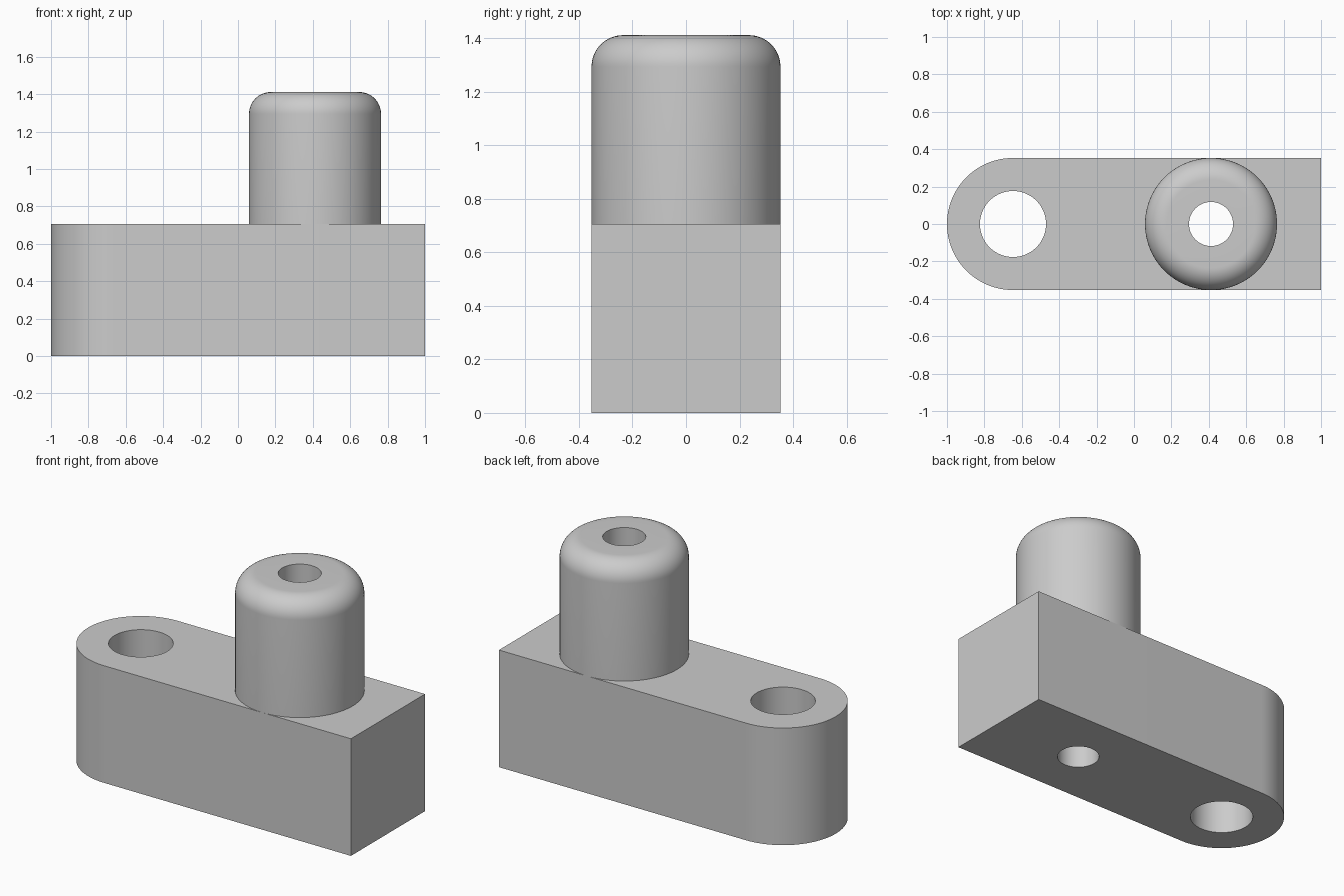
import bpy, bmesh, math

cube = bpy.data.objects.get("Cube")
if cube:
    bpy.data.objects.remove(cube, do_unlink=True)

U = 2 / 17                # design unit: the block is 17 units long
R = 3 * U                 # half width of block, boss radius
H = 6 * U                 # block height
TOP = 12 * U              # boss top
PIN_X = -1 + R            # centre of the rounded end and large hole
BOSS_X = -1 + 12 * U      # boss centre
SEG = 96

grey = bpy.data.materials.new("plain grey")
grey.use_nodes = True
colour = (0.6, 0.6, 0.6, 1)
grey.diffuse_color = colour
grey.node_tree.nodes["Principled BSDF"].inputs["Base Color"].default_value = colour


def add_object(name, bm):
    bmesh.ops.recalc_face_normals(bm, faces=bm.faces)
    mesh = bpy.data.meshes.new(name)
    bm.to_mesh(mesh)
    bm.free()
    mesh.materials.append(grey)
    obj = bpy.data.objects.new(name, mesh)
    bpy.context.collection.objects.link(obj)
    return obj


def select(obj):
    bpy.ops.object.select_all(action='DESELECT')
    obj.select_set(True)
    bpy.context.view_layer.objects.active = obj


def prism(name, outline, z0, z1):
    bm = bmesh.new()
    face = bm.faces.new([bm.verts.new((x, y, z0)) for x, y in outline])
    up = bmesh.ops.extrude_face_region(bm, geom=[face])["geom"]
    verts = [v for v in up if isinstance(v, bmesh.types.BMVert)]
    bmesh.ops.translate(bm, verts=verts, vec=(0, 0, z1 - z0))
    if not face.is_valid or len(bm.faces) < len(outline) + 2:
        bm.faces.new([v for v in bm.verts if abs(v.co.z - z0) < 1e-6])
    return add_object(name, bm)


def arc(cx, cy, r, start, end, n):
    return [(cx + r * math.cos(start + (end - start) * i / n),
             cy + r * math.sin(start + (end - start) * i / n)) for i in range(n + 1)]


# Block with one rounded end
outline = [(1, -R), (1, R)] + arc(PIN_X, 0, R, math.pi / 2, 1.5 * math.pi, SEG // 2)
block = prism("block", outline, 0, H)

# Through holes
for name, x, r in (("pin_hole_cutter", PIN_X, 1.5 * U), ("bore_cutter", BOSS_X, U)):
    cutter = prism(name, arc(x, 0, r, 0, 2 * math.pi, SEG)[:-1], -0.1, H + 0.1)
    cutter.hide_render = True
    mod = block.modifiers.new(name, 'BOOLEAN')
    mod.operation, mod.solver, mod.object = 'DIFFERENCE', 'EXACT', cutter
    select(block)
    bpy.ops.object.modifier_apply(modifier=name)
    bpy.data.objects.remove(cutter, do_unlink=True)

# Hollow boss with a rounded top rim, turned from a profile
profile = [(R, H)] + arc(R - U, TOP - U, U, 0, math.pi / 2, 16) + [(U, TOP), (U, H)]
bm = bmesh.new()
verts = [bm.verts.new((BOSS_X + r, 0, z)) for r, z in profile]
edges = [bm.edges.new(pair) for pair in zip(verts, verts[1:])]
bmesh.ops.spin(bm, geom=verts + edges, cent=(BOSS_X, 0, 0), axis=(0, 0, 1),
               angle=2 * math.pi, steps=SEG, use_duplicate=False)
bmesh.ops.remove_doubles(bm, verts=bm.verts, dist=1e-5)
boss = add_object("boss", bm)
# An open shell: make sure the outside faces outwards
outer = max(boss.data.polygons, key=lambda p: p.center.x)
if outer.normal.x < 0:
    boss.data.flip_normals()

for obj in (block, boss):
    select(obj)
    bpy.ops.object.shade_smooth_by_angle(angle=math.radians(30))
